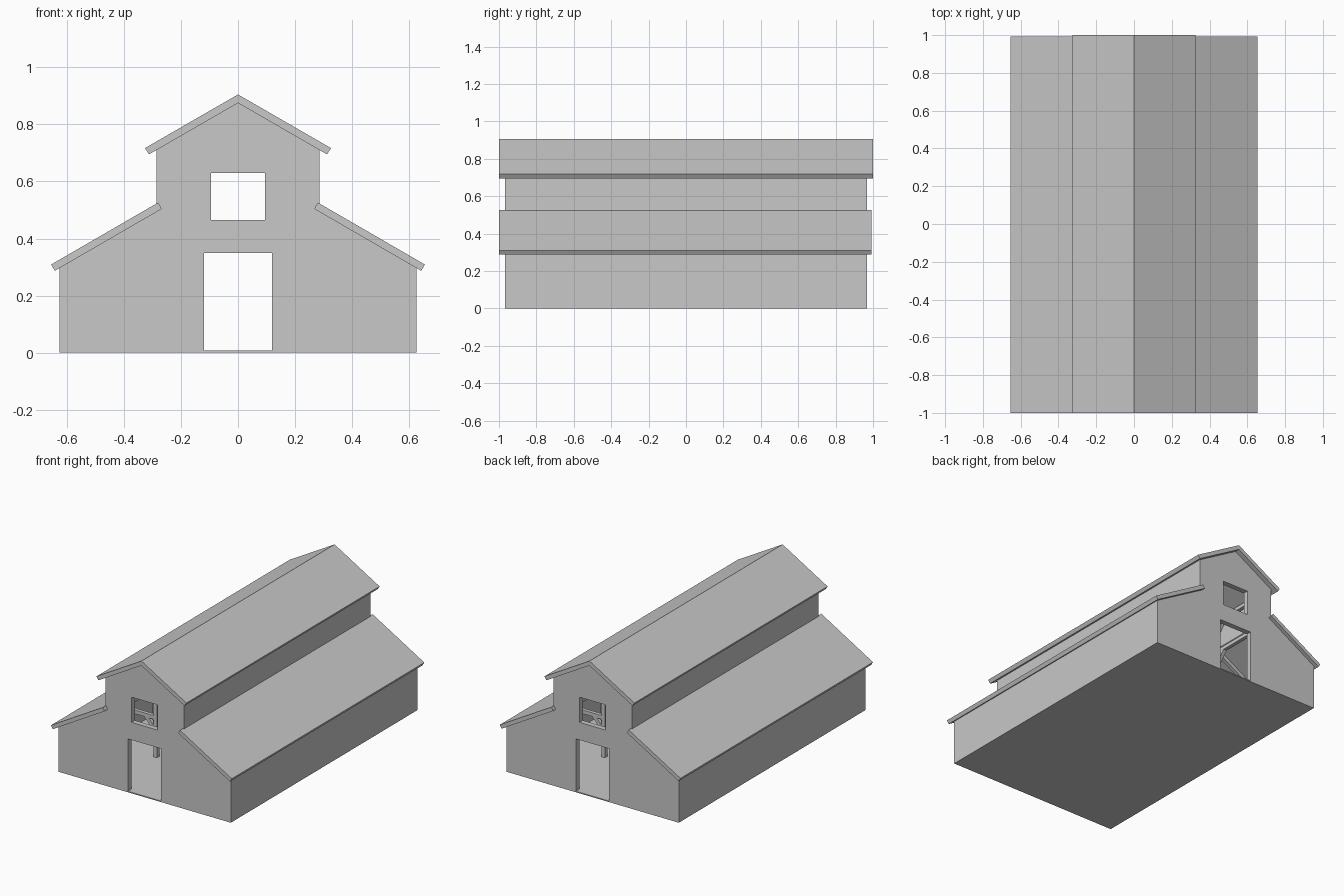
import bpy, bmesh
from mathutils import Vector, Matrix

cube = bpy.data.objects.get("Cube")
if cube:
    bpy.data.objects.remove(cube, do_unlink=True)

grey = bpy.data.materials.new("plain_grey")
grey.use_nodes = True
grey.diffuse_color = (0.58, 0.58, 0.58, 1)
grey.node_tree.nodes["Principled BSDF"].inputs["Base Color"].default_value = (0.58, 0.58, 0.58, 1)


def finish(name, bm):
    """Make an object from the +x half and mirror it across x = 0."""
    seam = [f for f in bm.faces if all(abs(v.co.x) < 1e-5 for v in f.verts)]
    bmesh.ops.delete(bm, geom=seam, context='FACES_ONLY')
    bmesh.ops.recalc_face_normals(bm, faces=bm.faces[:])
    mesh = bpy.data.meshes.new(name)
    bm.to_mesh(mesh)
    bm.free()
    mesh.materials.append(grey)
    obj = bpy.data.objects.new(name, mesh)
    bpy.context.collection.objects.link(obj)
    mirror = obj.modifiers.new("Mirror", 'MIRROR')
    mirror.merge_threshold = 0.0001


def prism(name, outline, y0, y1):
    """Extrude an x-z outline along y."""
    bm = bmesh.new()
    face = bm.faces.new([bm.verts.new((x, y0, z)) for x, z in outline])
    # Extrusion keeps the first face as the near cap
    out = bmesh.ops.extrude_face_region(bm, geom=[face], use_keep_orig=True)
    moved = [v for v in out["geom"] if isinstance(v, bmesh.types.BMVert)]
    bmesh.ops.translate(bm, verts=moved, vec=(0, y1 - y0, 0))
    finish(name, bm)


def beam(bm, a, b, size=0.024):
    """Add a square timber between two points."""
    a, b = Vector(a), Vector(b)
    d = b - a
    turn = d.to_track_quat('Z', 'Y').to_matrix().to_4x4()
    scale = Matrix.Diagonal((size, size, d.length, 1))
    bmesh.ops.create_cube(bm, size=1, matrix=Matrix.Translation((a + b) / 2) @ turn @ scale)


# Main dimensions
side, tower = 0.625, 0.285
skin, end = 0.012, 0.967
outer_post, inner_post = 0.6, 0.261
last_bent = end - 0.024

# Floor slab and long walls
prism("floor", [(0, 0), (0.62, 0), (0.62, 0.007), (0, 0.007)], -end, end)
prism("side_wall", [(side - skin, 0), (side, 0), (side, 0.3), (side - skin, 0.307)], -end, end)
prism("clerestory_wall", [(tower - skin, 0.48), (tower, 0.48), (tower, 0.712), (tower - skin, 0.719)], -end, end)

# End walls: half outline with the door and loft window notched out
half_end = [(0, 0.35), (0.12, 0.35), (0.12, 0), (side, 0), (side, 0.3),
            (tower, 0.497), (tower, 0.712), (0, 0.876),
            (0, 0.63), (0.095, 0.63), (0.095, 0.465), (0, 0.465)]
prism("front_wall", half_end, -end, -end + skin)
prism("back_wall", half_end, end - skin, end)

# Roof slabs
prism("upper_roof", [(0, 0.905), (0.326, 0.717), (0.312, 0.695), (0, 0.875)], -1, 1)
prism("lower_roof", [(0.28, 0.526), (0.655, 0.309), (0.642, 0.287), (0.267, 0.504)], -1, 0.993)

# Cross frames: posts, ties, rafters and knee braces
bm = bmesh.new()
bents = [last_bent * t for t in (-1, -0.5, 0, 0.5, 1)]
for y in bents:
    for start, stop in [
        ((outer_post, 0), (outer_post, 0.295)),
        ((inner_post, 0), (inner_post, 0.705)),
        ((inner_post, 0.265), (outer_post, 0.265)),
        ((0, 0.69), (inner_post, 0.69)),
        ((0, 0.86), (0.273, 0.702)),
        ((inner_post, 0.493), (0.613, 0.29)),
        ((outer_post, 0.18), (0.525, 0.265)),
        ((inner_post, 0.18), (0.336, 0.265)),
        ((inner_post, 0.61), (0.181, 0.69)),
    ]:
        beam(bm, (start[0], y, start[1]), (stop[0], y, stop[1]))
finish("cross_frames", bm)

# Long plates and their braces
bm = bmesh.new()
for x, z in [(outer_post, 0.28), (inner_post, 0.69), (inner_post, 0.47)]:
    beam(bm, (x, -last_bent, z), (x, last_bent, z))
    for y in bents:
        for s in (-1, 1):
            if abs(y + s * 0.08) < last_bent:
                beam(bm, (x, y, z - 0.09), (x, y + s * 0.08, z))
finish("long_plates", bm)

# Timbers framing the door and loft window at both ends
bm = bmesh.new()
for y in (-last_bent, last_bent):
    for start, stop in [
        ((0.133, 0), (0.133, 0.374)),
        ((0, 0.363), (inner_post, 0.363)),
        ((0.108, 0.375), (0.108, 0.69)),
        ((0, 0.452), (inner_post, 0.452)),
        ((0, 0.643), (inner_post, 0.643)),
    ]:
        beam(bm, (start[0], y, start[1]), (stop[0], y, stop[1]))
finish("opening_frames", bm)
